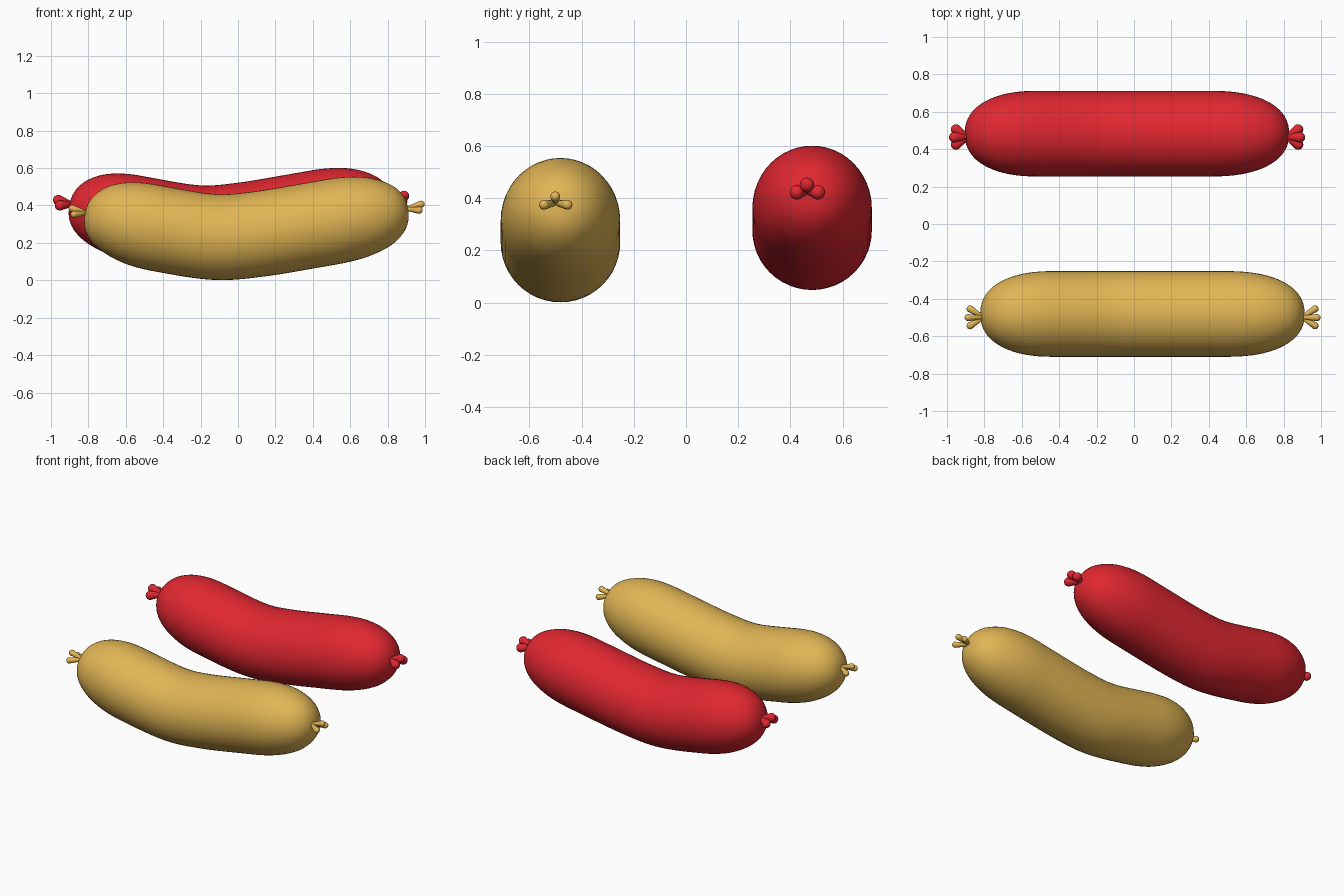
import bpy, bmesh, math
from mathutils import Vector

if "Cube" in bpy.data.objects:
    bpy.data.objects.remove(bpy.data.objects["Cube"])


def material(name, color):
    m = bpy.data.materials.new(name)
    m.diffuse_color = color
    m.use_nodes = True
    m.node_tree.nodes["Principled BSDF"].inputs["Base Color"].default_value = m.diffuse_color
    return m


def sweep(name, path, radii, mat, sides):
    """Round tube along a path; the first and last points become poles."""
    bm = bmesh.new()
    n = len(path)
    rings = []
    for i in range(1, n - 1):
        t = (path[i + 1] - path[i - 1]).normalized()
        u = Vector((0, 1, 0))
        u = (u - t * u.dot(t)).normalized()
        v = t.cross(u)
        rings.append([bm.verts.new(path[i] + radii[i] * (
            u * math.cos(2 * math.pi * k / sides) + v * math.sin(2 * math.pi * k / sides)))
            for k in range(sides)])
    a, b = bm.verts.new(path[0]), bm.verts.new(path[-1])
    for k in range(sides):
        j = (k + 1) % sides
        bm.faces.new((a, rings[0][j], rings[0][k]))
        bm.faces.new((b, rings[-1][k], rings[-1][j]))
        for r, s in zip(rings, rings[1:]):
            bm.faces.new((r[k], r[j], s[j], s[k]))
    bmesh.ops.recalc_face_normals(bm, faces=bm.faces)
    for f in bm.faces:
        f.smooth = True
    me = bpy.data.meshes.new(name)
    bm.to_mesh(me)
    bm.free()
    me.materials.append(mat)
    ob = bpy.data.objects.new(name, me)
    bpy.context.collection.objects.link(ob)
    return ob


# Bent centre line of a sausage (x, z)
CENTRE = [(-.82, .345), (-.62, .318), (-.4, .272), (-.12, .231), (.1, .246),
          (.4, .295), (.65, .338), (.8, .354), (.912, .36)]
X0, X1, R = CENTRE[0][0], CENTRE[-1][0], .229


def centre_z(x):
    p = CENTRE
    i = max(k for k in range(len(p) - 1) if p[k][0] <= x + 1e-9)

    def slope(k):
        a, b = p[max(k - 1, 0)], p[min(k + 1, len(p) - 1)]
        return (b[1] - a[1]) / (b[0] - a[0])
    h = p[i + 1][0] - p[i][0]
    t = (x - p[i][0]) / h
    return ((2*t**3 - 3*t*t + 1) * p[i][1] + (t**3 - 2*t*t + t) * h * slope(i)
            + (3*t*t - 2*t**3) * p[i + 1][1] + (t**3 - t*t) * h * slope(i + 1))


def radius(x):
    d, a = min((x - X0, .39), (X1 - x, .42))
    return R * max(0, 1 - max(0, 1 - d / a) ** 2.3) ** (1 / 2.3)


def lobe(name, root, tip, r0, r1, mat):
    """Teardrop: narrow at the root, ball-ended at the tip."""
    root, tip = Vector(root), Vector(tip)
    d = (tip - root).normalized()
    c = tip - d * r1
    path, radii = [root - d * .01, root], [0, r0]
    for k in range(7):
        a = math.pi / 2 * k / 6
        path.append(c + d * r1 * math.sin(a))
        radii.append(r1 * math.cos(a))
    sweep(name, path, radii, mat, 16)


def sausage(label, offset, mat, r0, r1):
    o = Vector(offset)
    n = 64
    xs = [(X0 + X1) / 2 - (X1 - X0) / 2 * math.cos(math.pi * i / n) for i in range(n + 1)]
    sweep(label + "_sausage", [o + Vector((x, 0, centre_z(x))) for x in xs],
          [radius(x) for x in xs], mat, 48)
    # Tied casing ends: three lobes at each end
    for side, x, z in (("left", X0, .363), ("right", X1, .385)):
        s = -1 if side == "left" else 1
        for i, (dx, dy, dz) in enumerate(((.085, -.02, .027), (.072, -.073, -.012), (.072, .037, -.012))):
            lobe(f"{label}_{side}_end_{i + 1}", o + Vector((x - s * .015, -.018, z - .003)),
                 o + Vector((x + s * dx, dy, z + dz)), r0, r1, mat)


sausage("yellow", (0, -.481, 0), material("yellow_casing", (.75, .46, .09, 1)), .009, .019)
sausage("red", (-.083, .483, .047), material("red_casing", (.75, .02, .03, 1)), .013, .028)
